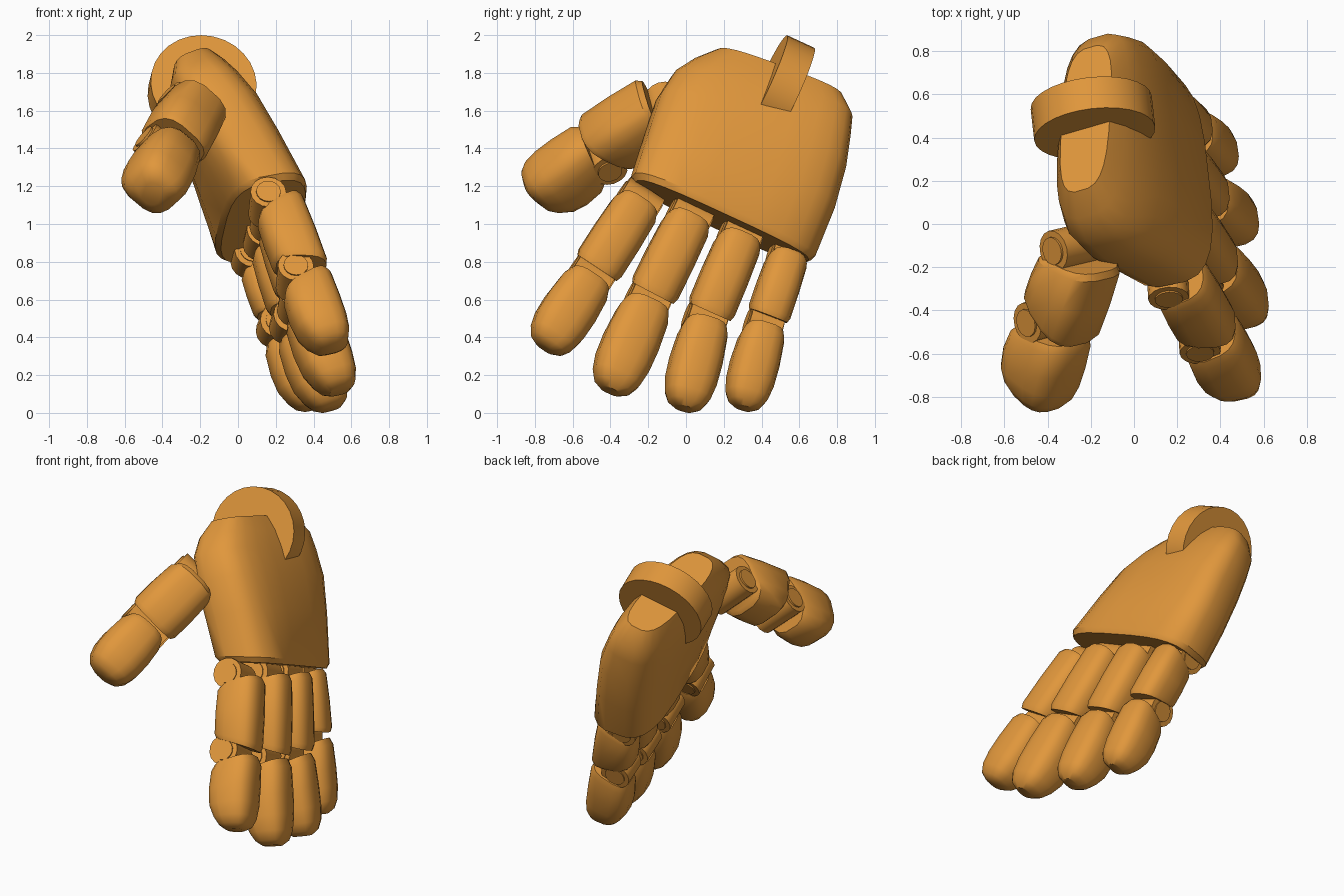
import bpy, bmesh, math
from mathutils import Vector, Matrix

if "Cube" in bpy.data.objects:
    bpy.data.objects.remove(bpy.data.objects["Cube"])

mat = bpy.data.materials.new("orange")
mat.diffuse_color = (0.75, 0.31, 0.045, 1)
mat.use_nodes = True
mat.node_tree.nodes["Principled BSDF"].inputs["Base Color"].default_value = mat.diffuse_color


def finish(name, bm, angle=35):
    bmesh.ops.recalc_face_normals(bm, faces=bm.faces)
    me = bpy.data.meshes.new(name)
    bm.to_mesh(me)
    bm.free()
    ob = bpy.data.objects.new(name, me)
    bpy.context.collection.objects.link(ob)
    me.materials.append(mat)
    bpy.ops.object.select_all(action='DESELECT')
    ob.select_set(True)
    bpy.context.view_layer.objects.active = ob
    bpy.ops.object.shade_smooth_by_angle(angle=math.radians(angle))
    return ob


def loft(name, sections):
    bm = bmesh.new()
    rings = [[bm.verts.new(p) for p in sec] for sec in sections]
    n = len(rings[0])
    for a, b in zip(rings, rings[1:]):
        for i in range(n):
            j = (i + 1) % n
            bm.faces.new((a[i], a[j], b[j], b[i]))
    bm.faces.new(rings[0])
    bm.faces.new(rings[-1])
    return finish(name, bm)


def oval(n, k):
    """Rounded-square outline with unit half size."""
    pts = []
    for i in range(n):
        a = 2 * math.pi * (i + 0.5) / n
        c, s = math.cos(a), math.sin(a)
        pts.append((math.copysign(abs(c) ** (2 / k), c), math.copysign(abs(s) ** (2 / k), s)))
    return pts


def cylinder(name, centre, axis, r, length, sides):
    bm = bmesh.new()
    m = Matrix.Translation(centre) @ axis.to_track_quat('Z', 'Y').to_matrix().to_4x4()
    bmesh.ops.create_cone(bm, cap_ends=True, segments=sides, radius1=r, radius2=r, depth=length, matrix=m)
    return finish(name, bm)


# hand frame: E across the knuckles, P towards the fingertips, N out of the back of the hand
P = Vector((0.42, -0.34, -0.84)).normalized()
E = Vector((-0.1, 0.9, -0.42))
E = (E - P * E.dot(P)).normalized()
N = P.cross(E)
O = Vector((0.09, 0.16, 0.98))

# palm: distance from knuckles, across min/max, depth min/max, twist, end slant
stations = [
    (0.03, -0.50, 0.51, -0.15, 0.265, 0.00, -0.22),
    (0.06, -0.525, 0.535, -0.17, 0.285, 0.00, -0.2),
    (0.32, -0.54, 0.53, -0.16, 0.295, 0.06, 0),
    (0.55, -0.55, 0.50, -0.15, 0.30, 0.12, 0),
    (0.72, -0.52, 0.46, -0.13, 0.275, 0.16, 0),
    (0.83, -0.45, 0.43, -0.10, 0.25, 0.18, 0),
    (0.925, -0.36, 0.34, -0.04, 0.21, 0.18, 0),
]
secs = []
for s, e0, e1, n0, n1, tw, sl in stations:
    sec = []
    for u, v in oval(24, 3.2):
        e = (e0 + e1) / 2 + u * (e1 - e0) / 2
        n = (n0 + n1) / 2 + v * (n1 - n0) / 2
        sec.append(O + E * e + N * (n + tw * e) - P * (s + sl * n))
    secs.append(sec)
loft("palm", secs)

# wrist hinge disc
cylinder("wrist_disc", Vector((-0.19, 0.49, 1.71)), E, 0.282, 0.16, 28)

# segment profiles: position, width scale, depth scale, shift to the back of the finger
MIDDLE = [(0, .86, .84, .0), (.08, .96, .96, 0), (.5, 1, 1, 0), (.92, 1, .99, 0), (1, .92, .9, 0)]
TIP = [(0, .82, .84, .0), (.1, .93, .97, 0), (.4, 1, 1, 0), (.65, .98, .96, .04),
       (.83, .87, .82, .12), (.94, .68, .64, .16), (1, .36, .38, .16)]


def segment(name, a, b, axis, w, d, profile, gap0, gap1, is_tip, shift):
    t = (b - a).normalized()
    ax = (axis - t * axis.dot(t)).normalized()
    n = t.cross(ax)
    length = (b - a).length - gap0 - gap1
    secs = []
    for f, sw, sd, sh in profile:
        slant = -0.3 * (1 - f) + (0 if is_tip else 0.3 * f)
        sec = []
        for u, v in oval(16, 2.9):
            depth = (v * sd + sh) * d / 2
            sec.append(a + t * (gap0 + f * length + slant * depth) + ax * (u * sw * w / 2)
                       + n * (depth + shift))
        secs.append(sec)
    loft(name, secs)


def finger(name, knuckle, joint, tip, axis, w, d, w_tip, shift=0.05):
    k, j, e = Vector(knuckle), Vector(joint), Vector(tip)
    segment(name + "_base", k, j, axis, w, d, MIDDLE, 0.045, 0.045, False, shift)
    segment(name + "_tip", j, e, axis, w_tip, d * 1.03, TIP, 0.055, 0, True, 0.045)
    for label, c, q in (("knuckle", k, j - k), ("joint", j, e - k)):
        q.normalize()
        ax = (axis - q * axis.dot(q)).normalized()
        cylinder(f"{name}_{label}", c, ax, 0.095, w * 0.8, 16)
        cylinder(f"{name}_{label}_pin", c, ax, 0.065, w * 0.86, 16)


# four fingers and thumb
finger("index", (.155, -.255, 1.11), (.30, -.505, .72), (.435, -.76, .33), E, .27, .285, .295)
finger("middle", (.165, .015, 1.03), (.31, -.205, .585), (.475, -.415, .10), E, .265, .285, .30)
finger("ring", (.13, .285, .93), (.27, .10, .485), (.43, -.025, .005), E, .255, .285, .275)
finger("little", (.065, .535, .83), (.20, .41, .46), (.335, .29, .01), E, .225, .275, .255)
finger("thumb", (-.27, -.1, 1.59), (-.39, -.43, 1.37), (-.50, -.77, 1.12),
       Vector((.68, .05, -.73)), .35, .36, .33, 0.06)
